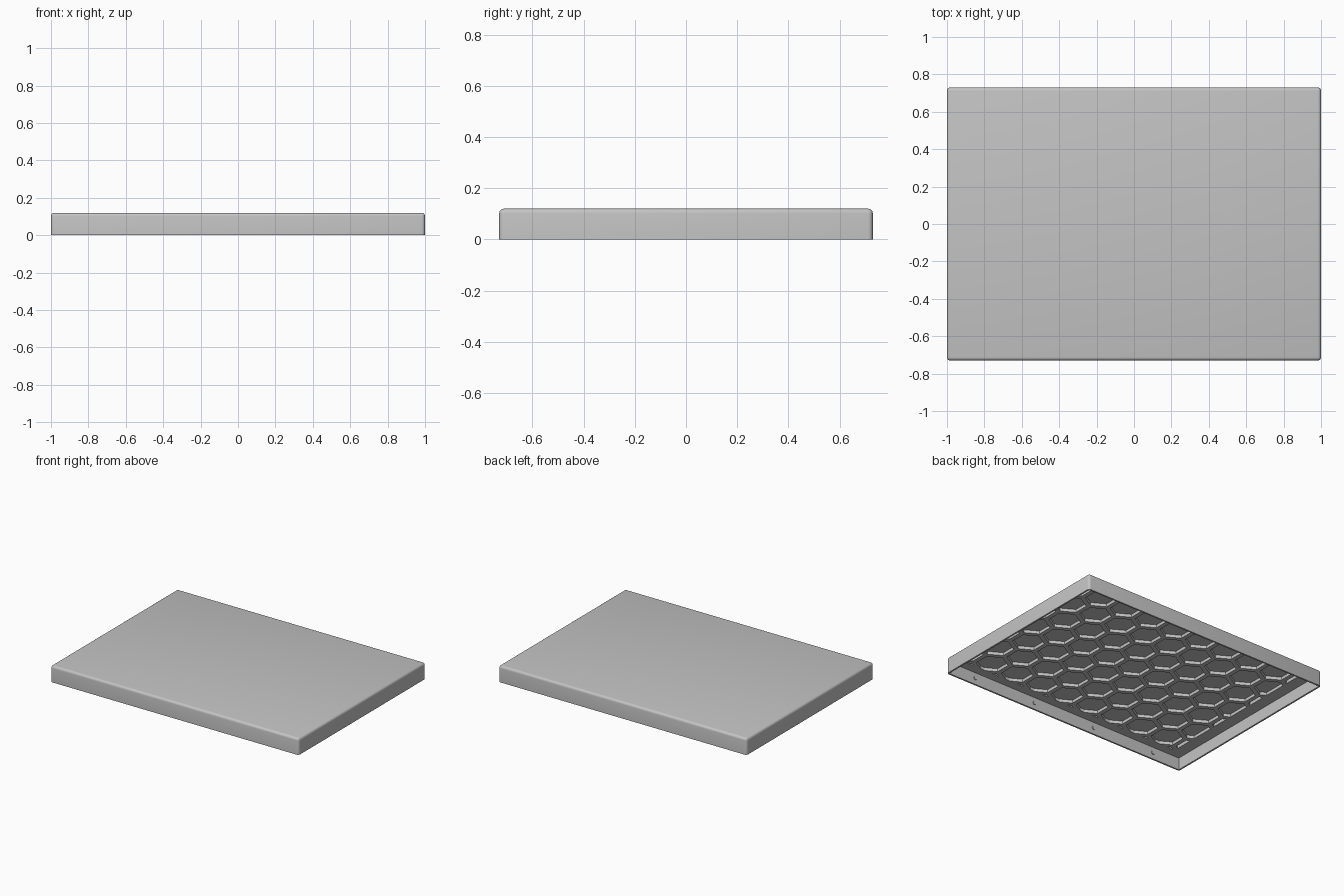
import bpy, bmesh, math
from mathutils import Matrix, Vector

cube = bpy.data.objects.get("Cube")
if cube:
    bpy.data.objects.remove(cube, do_unlink=True)

W, D, H = 2.0, 1.46, 0.12       # overall size
WALL = 0.012                    # rim thickness
RIB_Z, POCKET_Z = 0.088, 0.11   # underside of ribs, ceiling of pockets
FIELD_X, FIELD_Y = 0.9, 0.655   # half size of the honeycomb field
PITCH, RADIUS = 0.215, 0.106    # honeycomb spacing and cell radius

grey = bpy.data.materials.new("grey")
grey.use_nodes = True
grey.diffuse_color = (0.55, 0.55, 0.55, 1)
grey.node_tree.nodes["Principled BSDF"].inputs["Base Color"].default_value = grey.diffuse_color


def make_object(name, bm):
    bmesh.ops.recalc_face_normals(bm, faces=bm.faces)
    mesh = bpy.data.meshes.new(name)
    bm.to_mesh(mesh)
    bm.free()
    mesh.materials.append(grey)
    obj = bpy.data.objects.new(name, mesh)
    bpy.context.collection.objects.link(obj)
    return obj


def box(size, z0):
    bm = bmesh.new()
    bmesh.ops.create_cube(bm, size=1)
    bmesh.ops.scale(bm, vec=size, verts=bm.verts)
    bmesh.ops.translate(bm, vec=(0, 0, z0 + size[2] / 2), verts=bm.verts)
    return bm


def activate(obj):
    bpy.ops.object.select_all(action="DESELECT")
    obj.select_set(True)
    bpy.context.view_layer.objects.active = obj


def cut(obj, cutter):
    cutter.hide_render = True
    mod = obj.modifiers.new("cut", "BOOLEAN")
    mod.operation, mod.solver, mod.object = "DIFFERENCE", "EXACT", cutter
    activate(obj)
    bpy.ops.object.modifier_apply(modifier=mod.name)
    bpy.data.objects.remove(cutter, do_unlink=True)


# Panel body, rounded on every edge but the open bottom
bm = box((W, D, H), 0)
edges = [e for e in bm.edges if max(v.co.z for v in e.verts) > H / 2]
bmesh.ops.bevel(bm, geom=edges, offset=0.018, segments=4, profile=0.5, affect="EDGES")
panel = make_object("panel", bm)

# Hollow underside
cut(panel, make_object("cavity_cutter", box((W - 2 * WALL, D - 2 * WALL, RIB_Z + 0.1), -0.1)))

# Honeycomb pockets, trimmed to a rectangular field
bm = bmesh.new()
row_step = PITCH * math.sin(math.radians(60))
for row in range(-4, 5):
    for col in range(-5, 6):
        x, y = (col + 0.5 * (row % 2)) * PITCH, row * row_step
        bmesh.ops.create_circle(bm, cap_ends=True, segments=6, radius=RADIUS,
                                matrix=Matrix.Translation((x, y, RIB_Z - 0.02)))
for axis, limit in ((Vector((1, 0, 0)), FIELD_X), (Vector((0, 1, 0)), FIELD_Y)):
    for s in (-1, 1):
        bmesh.ops.bisect_plane(bm, geom=bm.verts[:] + bm.edges[:] + bm.faces[:],
                               plane_co=axis * limit * s, plane_no=axis * s, clear_outer=True)
bottoms = bm.faces[:]
extruded = bmesh.ops.extrude_face_region(bm, geom=bottoms, use_keep_orig=True)["geom"]
bmesh.ops.translate(bm, vec=(0, 0, POCKET_Z - RIB_Z + 0.02),
                    verts=[g for g in extruded if isinstance(g, bmesh.types.BMVert)])
cut(panel, make_object("pocket_cutter", bm))

activate(panel)
bpy.ops.object.shade_smooth_by_angle(angle=math.radians(30))

# Small round studs along the inside of the front and back rims
bm = bmesh.new()
for s in (-1, 1):
    for x in (-0.765, -0.255, 0.255, 0.765):
        place = Matrix.Translation((x, s * (D / 2 - WALL - 0.001), 0.046))
        bmesh.ops.create_cone(bm, cap_ends=True, segments=16, radius1=0.013, radius2=0.013,
                              depth=0.01, matrix=place @ Matrix.Rotation(math.pi / 2, 4, "X"))
studs = make_object("rim_studs", bm)
activate(studs)
bpy.ops.object.shade_smooth_by_angle(angle=math.radians(30))
